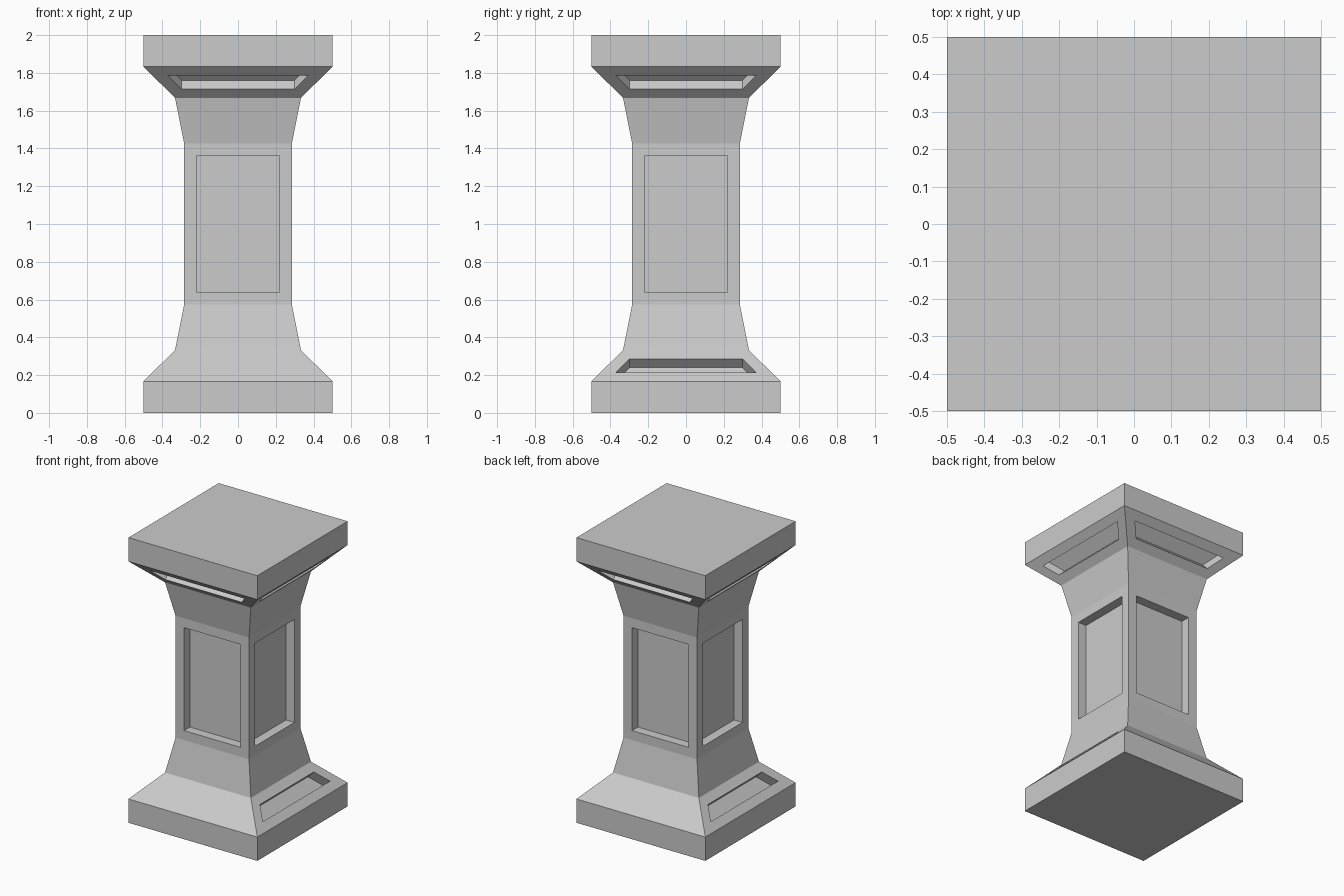
import bpy, bmesh

if "Cube" in bpy.data.objects:
    bpy.data.objects.remove(bpy.data.objects["Cube"])

# Half-width and height of each square ring, bottom to top
PROFILE = [(0.5, 0), (0.5, 0.167), (0.333, 0.333), (0.285, 0.573),
           (0.285, 1.427), (0.333, 1.667), (0.5, 1.833), (0.5, 2)]
BORDER = 0.066   # panel border width
DEPTH = 0.0655   # panel recess depth

bm = bmesh.new()

# Square pedestal body lofted through the rings
rings = [[bm.verts.new((sx * w, sy * w, z))
          for sx, sy in ((-1, -1), (1, -1), (1, 1), (-1, 1))]
         for w, z in PROFILE]
bands = []
for lo, hi in zip(rings, rings[1:]):
    bands.append([bm.faces.new((lo[i], lo[(i + 1) % 4], hi[(i + 1) % 4], hi[i]))
                  for i in range(4)])
bm.faces.new(rings[0][::-1])
bm.faces.new(rings[-1])
bm.normal_update()

# Recessed panels: shaft and upper slope on all sides, lower slope on left and right only
panels = bands[3] + bands[5] + [bands[1][1], bands[1][3]]
bmesh.ops.inset_individual(bm, faces=panels, thickness=BORDER, use_even_offset=True)
for face in panels:
    face.normal_update()
    push = face.normal * -DEPTH
    floor = bmesh.ops.extrude_discrete_faces(bm, faces=[face])["faces"][0]
    bmesh.ops.translate(bm, verts=floor.verts[:], vec=push)

bm.normal_update()
mesh = bpy.data.meshes.new("pedestal")
bm.to_mesh(mesh)
bm.free()
bpy.context.collection.objects.link(bpy.data.objects.new("pedestal", mesh))
